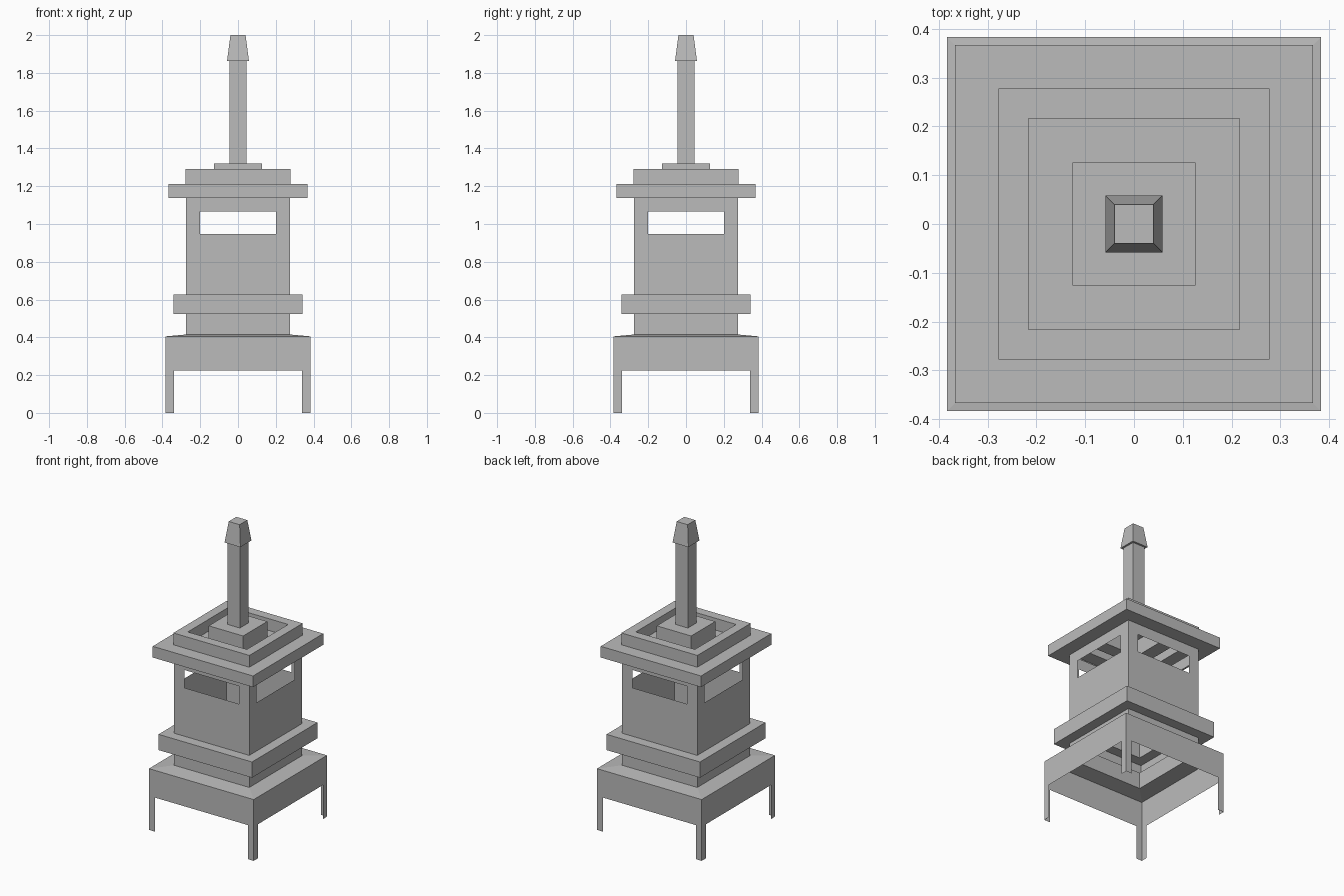
import bpy, bmesh
from mathutils import Matrix
from math import pi

cube = bpy.data.objects.get("Cube")
if cube:
    bpy.data.objects.remove(cube, do_unlink=True)

# One plain stone colour
stone = bpy.data.materials.new("grey stone")
stone.use_nodes = True
colour = (0.5, 0.5, 0.5, 1)
stone.diffuse_color = colour
stone.node_tree.nodes["Principled BSDF"].inputs["Base Color"].default_value = colour


def add_side(bm, low, high, turn, opening=None):
    """One side of a square tier between two (half width, height) points."""
    def loop(r0, z0, r1, z1, depth0, depth1):
        points = [(-r0, -depth0, z0), (r0, -depth0, z0), (r1, -depth1, z1), (-r1, -depth1, z1)]
        verts = [bm.verts.new(p) for p in points]
        bmesh.ops.transform(bm, matrix=Matrix.Rotation(turn * pi / 2, 4, "Z"), verts=verts)
        return verts

    (r0, z0), (r1, z1) = low, high
    outer = loop(r0, z0, r1, z1, r0, r1)
    if not opening:
        bm.faces.new(outer)
        return
    # Frame the opening; it stays open below when it reaches the wall's foot
    w, bottom, top = opening
    inner = loop(w, bottom, w, top, r0, r1)
    for i in range(4):
        if i == 0 and bottom <= z0:
            continue
        j = (i + 1) % 4
        bm.faces.new((outer[i], outer[j], inner[j], inner[i]))


def square_shell(name, profile, openings=None, cap=False):
    """Sweep a profile around a square; openings are keyed by segment."""
    openings = openings or {}
    bm = bmesh.new()
    for i, (low, high) in enumerate(zip(profile, profile[1:])):
        for turn in range(4):
            add_side(bm, low, high, turn, openings.get(i))
    bmesh.ops.remove_doubles(bm, verts=bm.verts, dist=0.0005)
    if cap:
        r, z = profile[-1]
        top = [v for v in bm.verts if abs(v.co.z - z) < 0.001 and abs(v.co.x) <= r + 0.001]
        bmesh.ops.contextual_create(bm, geom=top)
    mesh = bpy.data.meshes.new(name)
    bm.to_mesh(mesh)
    bm.free()
    mesh.materials.append(stone)
    obj = bpy.data.objects.new(name, mesh)
    bpy.context.collection.objects.link(obj)
    return obj


# Thin skirt on corner legs, with a gently sloping top
square_shell("leg_base", [(0.383, 0), (0.383, 0.405), (0.275, 0.415)],
             {0: (0.34, 0, 0.225)})

# Hollow lower neck and projecting ledge
square_shell("ledge", [(0.275, 0.415), (0.275, 0.523), (0.342, 0.523),
                       (0.342, 0.627), (0.275, 0.627)])

# Lantern chamber with a window on each side
square_shell("chamber", [(0.275, 0.627), (0.275, 1.138)],
             {0: (0.2, 0.947, 1.065)})

# Eaves, raised rim, sunken gutter and pedestal
square_shell("roof", [(0.275, 1.138), (0.367, 1.138), (0.367, 1.212), (0.278, 1.212),
                      (0.278, 1.29), (0.216, 1.29), (0.216, 1.212), (0.126, 1.212),
                      (0.126, 1.32), (0.045, 1.32)])

# Square spire with a tapered tip
square_shell("spire", [(0.045, 1.32), (0.045, 1.863)])
square_shell("spire_tip", [(0.045, 1.863), (0.058, 1.863), (0.04, 2.0)], cap=True)
